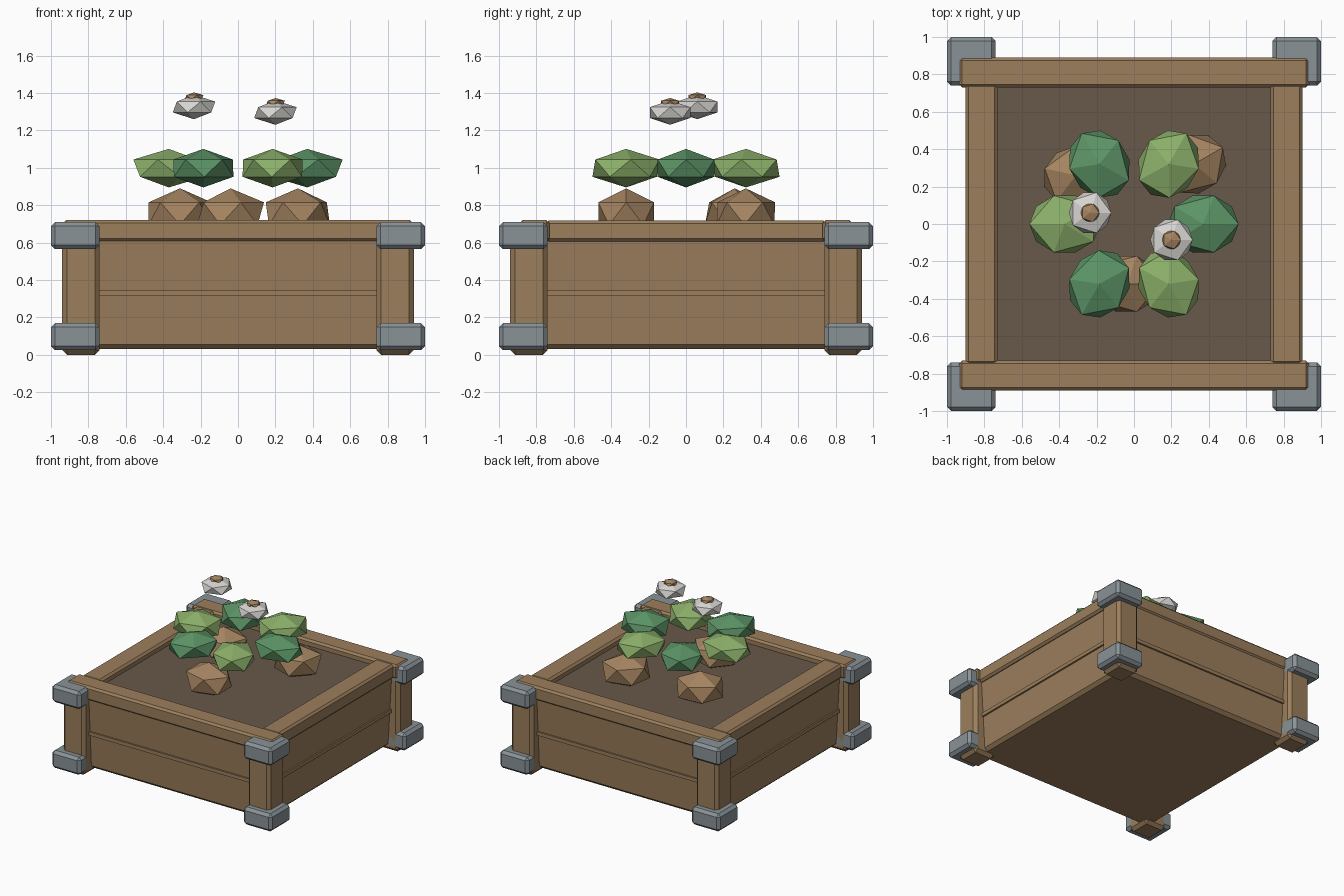
import bpy, bmesh
from math import radians, cos, sin
from mathutils import Matrix

if "Cube" in bpy.data.objects:
    bpy.data.objects.remove(bpy.data.objects["Cube"], do_unlink=True)


def material(name, rgb):
    m = bpy.data.materials.new(name)
    m.use_nodes = True
    m.diffuse_color = (*rgb, 1)
    bsdf = next(n for n in m.node_tree.nodes if n.type == 'BSDF_PRINCIPLED')
    bsdf.inputs["Base Color"].default_value = (*rgb, 1)
    bsdf.inputs["Roughness"].default_value = 0.8
    return m


WOOD = material("wood", (0.33, 0.21, 0.107))
METAL = material("grey_metal", (0.25, 0.29, 0.31))
SOIL = material("dark_soil", (0.14, 0.098, 0.067))
STONE = material("tan_stone", (0.38, 0.235, 0.12))
DARK = material("dark_green", (0.107, 0.296, 0.133))
LIGHT = material("light_green", (0.262, 0.434, 0.144))
WHITE = material("petal_white", (0.68, 0.67, 0.64))


def finish(name, bm, mat):
    me = bpy.data.meshes.new(name)
    bm.to_mesh(me)
    bm.free()
    me.materials.append(mat)
    ob = bpy.data.objects.new(name, me)
    bpy.context.collection.objects.link(ob)
    return ob


def box(name, lo, hi, mat, bevel=0.0, taper=1.0):
    """Chamfered box between two corners; taper scales the lower end."""
    bm = bmesh.new()
    bmesh.ops.create_cube(bm, size=1)
    for v in bm.verts:
        k = taper if v.co.z < 0 else 1
        for i in range(3):
            scale = k if i < 2 else 1
            v.co[i] = (lo[i] + hi[i]) / 2 + v.co[i] * (hi[i] - lo[i]) * scale
    if bevel:
        bmesh.ops.bevel(bm, geom=bm.edges[:], offset=bevel, segments=1,
                        affect='EDGES', profile=0.5)
    return finish(name, bm, mat)


def gem(name, centre, size, mat, turn=0):
    """Flattened, faceted lump with a point on top."""
    bm = bmesh.new()
    bmesh.ops.create_icosphere(bm, subdivisions=1, radius=1)
    mtx = (Matrix.Translation(centre) @ Matrix.Rotation(radians(turn), 4, 'Z')
           @ Matrix.Diagonal((*size, 1)))
    bmesh.ops.transform(bm, matrix=mtx, verts=bm.verts)
    return finish(name, bm, mat)


# Planter body, narrower at the bottom, with a trim strip and soil
box("planter_body", (-0.88, -0.88, 0.03), (0.88, 0.88, 0.64), WOOD, 0.025, 0.96)
box("trim_strip_x", (-0.78, -0.875, 0.315), (0.78, 0.875, 0.345), WOOD)
box("trim_strip_y", (-0.875, -0.78, 0.315), (0.875, 0.78, 0.345), WOOD)
box("soil", (-0.76, -0.76, 0.6), (0.76, 0.76, 0.67), SOIL)

# Corner posts with metal bands
for sx, side in ((1, "left"), (-1, "right")):
    for sy, end in ((-1, "front"), (1, "back")):
        def corner(name, a, b, z0, z1, mat, bevel):
            xs, ys = sorted((sx * a, sx * b)), sorted((sy * a, sy * b))
            box(f"{end}_{side}_{name}", (xs[0], ys[0], z0),
                (xs[1], ys[1], z1), mat, bevel)
        corner("post", 0.74, 0.94, 0, 0.69, WOOD, 0.025)
        corner("lower_band", 0.74, 1.0, 0.025, 0.17, METAL, 0.022)
        corner("upper_band", 0.74, 1.0, 0.565, 0.71, METAL, 0.022)

# Rim boards
for s, end in ((-1, "front"), (1, "back")):
    ys = sorted((s * 0.73, s * 0.89))
    box(f"{end}_rim", (-0.935, ys[0], 0.605), (0.935, ys[1], 0.72), WOOD, 0.016)
for s, side in ((1, "left"), (-1, "right")):
    xs = sorted((s * 0.73, s * 0.9))
    box(f"{side}_rim", (xs[0], -0.75, 0.605), (xs[1], 0.75, 0.719), WOOD, 0.016)

# Stones on the soil
for i, (x, y, turn) in enumerate(((-0.31, 0.26, 20), (0.32, 0.32, 30), (-0.04, -0.32, 0))):
    gem(f"stone_{i + 1}", (x, y, 0.755), (0.2, 0.175, 0.135), STONE, turn)

# Ring of leaf clumps
for i in range(6):
    a = 60 * i
    gem(f"leaf_clump_{i + 1}",
        (0.37 * cos(radians(a)), 0.37 * sin(radians(a)), 0.998),
        (0.212, 0.178, 0.103), LIGHT if i % 2 else DARK, a)

# Blossoms with brown hearts
for i, (x, y, z) in enumerate(((-0.235, 0.06, 1.325), (0.2, -0.085, 1.295))):
    gem(f"blossom_{i + 1}", (x, y, z), (0.127, 0.127, 0.065), WHITE)
    gem(f"blossom_heart_{i + 1}", (x, y, z + 0.052), (0.056, 0.056, 0.026), STONE)
